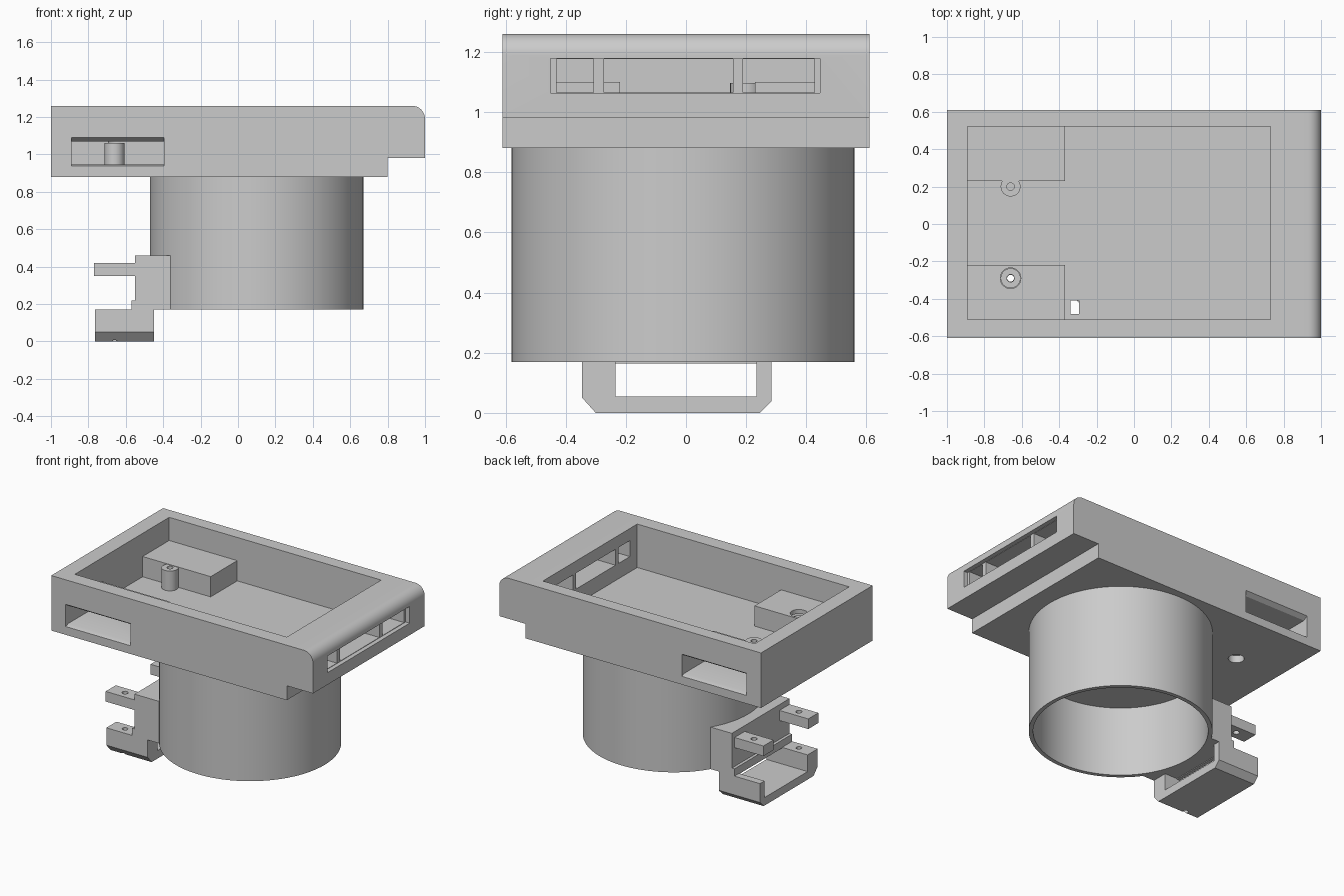
import bpy, bmesh, math
from mathutils import Vector

cube = bpy.data.objects.get("Cube")
if cube:
    bpy.data.objects.remove(cube, do_unlink=True)

grey = bpy.data.materials.new("plain_grey")
grey.use_nodes = True
COLOUR = (0.6, 0.6, 0.6, 1)
grey.diffuse_color = COLOUR
grey.node_tree.nodes["Principled BSDF"].inputs["Base Color"].default_value = COLOUR


def finish(name, bm):
    bmesh.ops.recalc_face_normals(bm, faces=bm.faces)
    mesh = bpy.data.meshes.new(name)
    bm.to_mesh(mesh)
    bm.free()
    mesh.materials.append(grey)
    obj = bpy.data.objects.new(name, mesh)
    bpy.context.collection.objects.link(obj)
    return obj


def prism(name, profile, axis, low, high):
    """Extrude a 2D profile along x (profile is y,z) or y (profile is x,z)."""
    place = (lambda a, b: (low, a, b)) if axis == "x" else (lambda a, b: (a, low, b))
    bm = bmesh.new()
    face = bm.faces.new([bm.verts.new(place(a, b)) for a, b in profile])
    moved = bmesh.ops.extrude_face_region(bm, geom=[face])["geom"]
    shift = Vector((high - low, 0, 0) if axis == "x" else (0, high - low, 0))
    bmesh.ops.translate(bm, vec=shift, verts=[v for v in moved if isinstance(v, bmesh.types.BMVert)])
    return finish(name, bm)


def box(name, x, y, z):
    return prism(name, [(x[0], z[0]), (x[1], z[0]), (x[1], z[1]), (x[0], z[1])], "y", *y)


def cylinder(name, x, y, z, radius, sides=32):
    bm = bmesh.new()
    bmesh.ops.create_cone(bm, cap_ends=True, segments=sides, radius1=radius, radius2=radius, depth=z[1] - z[0])
    bmesh.ops.translate(bm, vec=(x, y, sum(z) / 2), verts=bm.verts)
    return finish(name, bm)


def combine(obj, others, operation="DIFFERENCE"):
    """Apply booleans in order and remove the helper solids."""
    for other in others:
        mod = obj.modifiers.new("combine", "BOOLEAN")
        mod.operation, mod.solver, mod.object = operation, "EXACT", other
        other.hide_render = True
        bpy.context.view_layer.update()
        baked = bpy.data.meshes.new_from_object(obj.evaluated_get(bpy.context.evaluated_depsgraph_get()))
        obj.modifiers.clear()
        obj.data = baked
        bpy.data.objects.remove(other, do_unlink=True)


def smooth(obj):
    bpy.ops.object.select_all(action="DESELECT")
    obj.select_set(True)
    bpy.context.view_layer.objects.active = obj
    bpy.ops.object.shade_smooth_by_angle(angle=math.radians(30))


PIN_X = -0.66
PINS = (-0.29, 0.20)

# Case: stepped underside and one rounded upper edge
r = 0.07
arc = [(1 - r + r * math.cos(t * math.pi / 20), 1.26 - r + r * math.sin(t * math.pi / 20)) for t in range(11)]
case = prism("case", [(-1, 0.88), (0.8, 0.88), (0.8, 0.98), (1, 0.98)] + arc + [(-1, 1.26)], "y", -0.61, 0.61)
combine(case, [box("cavity", (-0.89, 0.73), (-0.51, 0.52), (0.96, 1.4))])

# Port housings in the cavity corners, hollowed from the outside
combine(case, [box("housing", (-0.92, -0.37), y, (0.93, 1.10)) for y in ((-0.54, -0.22), (0.23, 0.55))], "UNION")
cuts = []
for side, inner in ((-1, 0.245), (1, 0.255)):
    pocket = [(0.63, 0.935), (0.61, 0.937), (0.58, 0.947), (inner, 0.947),
              (inner, 1.07), (0.58, 1.07), (0.61, 1.09), (0.63, 1.09)]
    cuts.append(prism("pocket", [(side * y, z) for y, z in pocket], "x", -0.89, -0.395))

# End windows behind a shallow recess
cuts.append(box("recess", (0.97, 1.1), (-0.45, 0.445), (1.063, 1.178)))
for y in ((-0.43, -0.307), (-0.273, 0.157), (0.19, 0.427)):
    cuts.append(box("window", (0.6, 1.05), y, (1.066, 1.176)))

# Cable slot and screw holes
cuts.append(box("cable_slot", (-0.34, -0.295), (-0.48, -0.41), (0.8, 1.0)))
for y in PINS:
    cuts.append(cylinder("screw_head_hole", PIN_X, y, (0.8, 0.93), 0.05))
    cuts.append(cylinder("screw_hole", PIN_X, y, (0.85, 1.0), 0.02))
cuts.append(cylinder("housing_hole", PIN_X, PINS[0], (1.05, 1.2), 0.055))
combine(case, cuts)
smooth(case)

# Screw posts
for name, y, top in (("front_post", PINS[0], 1.06), ("back_post", PINS[1], 1.097)):
    post = cylinder(name, PIN_X, y, (0.935, top), 0.053)
    combine(post, [cylinder("bore", PIN_X, y, (0.8, 1.2), 0.02)])
    smooth(post)

# Round sleeve, open underneath
CX, CY = 0.10, -0.01
sleeve = cylinder("sleeve", CX, CY, (0.17, 0.885), 0.57, 96)
combine(sleeve, [cylinder("sleeve_bore", CX, CY, (0, 0.65), 0.543, 96)])
smooth(sleeve)

# Bracket plate, curved to fit the sleeve
plate = box("bracket_plate", (-0.55, -0.36), (-0.345, 0.285), (0.17, 0.46))
combine(plate, [cylinder("sleeve_cut", CX, CY, (0, 0.8), 0.56, 96)])
box("bracket_ledge", (-0.57, -0.545), (-0.345, 0.285), (0.165, 0.22))

# Bracket arms with screw holes
for name, y in (("front_arm", PINS[0]), ("back_arm", PINS[1])):
    arm = box(name, (-0.77, -0.54), (y - 0.055, y + 0.055), (0.35, 0.42))
    combine(arm, [cylinder("arm_hole", PIN_X, y, (0.2, 0.6), 0.02)])

# Chamfered tray under the bracket
tray = prism("bracket_tray", [(-0.345, 0.17), (-0.345, 0.05), (-0.30, 0), (0.245, 0), (0.285, 0.04), (0.285, 0.17),
                              (0.235, 0.17), (0.235, 0.055), (-0.235, 0.055), (-0.235, 0.17)], "x", -0.765, -0.45)
combine(tray, [cylinder("tray_hole", PIN_X, PINS[0], (-0.1, 0.3), 0.018)])
